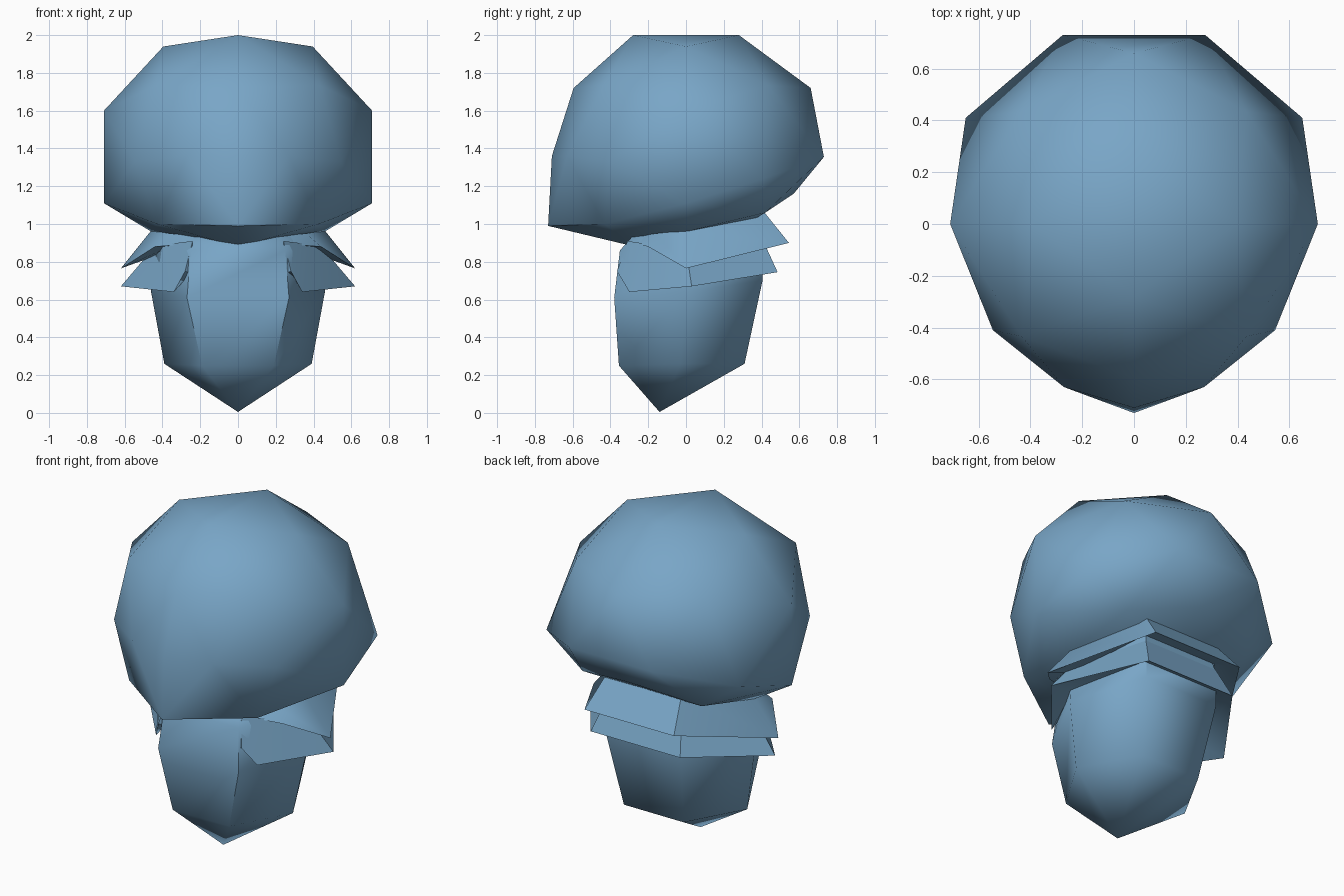
import bpy, bmesh, math
from mathutils import Vector

cube = bpy.data.objects.get("Cube")
if cube:
    bpy.data.objects.remove(cube, do_unlink=True)

BLUE = (0.19, 0.38, 0.57, 1.0)
mat = bpy.data.materials.new("soft blue")
mat.use_nodes = True
mat.diffuse_color = BLUE
bsdf = next(n for n in mat.node_tree.nodes if n.type == 'BSDF_PRINCIPLED')
bsdf.inputs["Base Color"].default_value = BLUE
bsdf.inputs["Roughness"].default_value = 0.8


def finish(bm, name, sharp_deg):
    """Smooth shading, with edges steeper than sharp_deg kept sharp."""
    bmesh.ops.recalc_face_normals(bm, faces=bm.faces[:])
    for f in bm.faces:
        f.smooth = True
    for e in bm.edges:
        e.smooth = len(e.link_faces) == 2 and e.calc_face_angle(0) < math.radians(sharp_deg)
    me = bpy.data.meshes.new(name)
    bm.to_mesh(me)
    bm.free()
    me.materials.append(mat)
    ob = bpy.data.objects.new(name, me)
    bpy.context.collection.objects.link(ob)
    return ob


def flip(p):
    return (-p[0], p[1], p[2])


def loft(bm, rings, closed):
    """Join rows of points with quads; rows are closed loops if asked."""
    rows = [[bm.verts.new(p) for p in r] for r in rings]
    n = len(rows[0])
    for a, b in zip(rows, rows[1:]):
        for i in range(n if closed else n - 1):
            j = (i + 1) % n
            bm.faces.new((a[i], a[j], b[j], b[i]))
    return rows


# --- hair: a twelve-sided ball with its underside pushed up ---
PHI = (1 + 5 ** 0.5) / 2
R, CENTRE = 0.752, Vector((0, 0, 1.3))
dirs = [(x, y, z) for x in (-1, 1) for y in (-1, 1) for z in (-1, 1)]
for a in (-1, 1):
    for b in (-1, 1):
        u, v = a / PHI, b * PHI
        dirs += [(0, u, v), (u, v, 0), (v, 0, u)]       # corners
        dirs += [(a, 0, v), (0, v, a), (v, a, 0)]       # face centres
bm = bmesh.new()
for d in dirs:
    bm.verts.new(CENTRE + Vector(d).normalized() * R)
bmesh.ops.convex_hull(bm, input=bm.verts[:])

# ball point -> shaped point (right half is mirrored)
MOVES = [
    ((0, .27, 2), (0, .28, 2.0)), ((0, -.27, 2), (0, -.28, 2.0)),
    ((.7, 0, 1.57), (.71, 0, 1.60)), ((.7, 0, 1.03), (.71, 0, 1.11)),
    ((0, -.64, 1.7), (0, -.595, 1.72)), ((0, .64, 1.7), (0, .66, 1.72)),
    ((.27, -.7, 1.3), (.27, -.63, 1.36)), ((.27, .7, 1.3), (.275, .73, 1.355)),
    ((.64, -.4, 1.3), (.545, -.41, 1.33)), ((.64, .4, 1.3), (.65, .41, 1.24)),
    ((0, -.64, .9), (0, -.73, .99)), ((.43, -.43, .87), (.43, -.43, 1.0)),
    ((.43, .43, .87), (.40, .42, 1.06)), ((0, .64, .9), (0, .57, 1.16)),
    ((.4, 0, .66), (.46, 0, .96)), ((0, -.27, .6), (0, -.27, .88)),
    ((0, .27, .6), (0, .27, .97)),
]
targets = []
for src, dst in MOVES:
    for f in ([lambda p: p, flip] if src[0] else [lambda p: p]):
        near = min(bm.verts, key=lambda v: (v.co - Vector(f(src))).length)
        targets.append((near, Vector(f(dst))))
for v, co in targets:
    v.co = co

# ridge point in the middle of the fringe
ridge = next(e for e in bm.edges
             if all(abs(v.co.y + .63) < .01 and abs(v.co.z - 1.36) < .01 for v in e.verts))
bmesh.ops.subdivide_edges(bm, edges=[ridge], cuts=1)
mid = min(bm.verts, key=lambda v: (v.co - Vector((0, -.63, 1.36))).length)
mid.co = (0, -.71, 1.36)
bmesh.ops.triangulate(bm, faces=[f for f in bm.faces if len(f.verts) > 3])
finish(bm, "hair", 55)


# --- head: six-sided rings closing to a pointed chin ---
def six(front, side, back):
    return [front, side, back, flip(back), flip(side), flip(front)]


bm = bmesh.new()
rows = loft(bm, [
    six((.19, -.355, .25), (.39, -.03, .26), (.20, .31, .26)),
    six((.27, -.38, .61), (.46, 0, .64), (.25, .405, .70)),
    six((.25, -.35, .86), (.45, 0, .85), (.25, .40, .92)),
    six((.19, -.27, .95), (.38, 0, 1.02), (.22, .36, 1.08)),
], True)
chin = bm.verts.new((0, -.14, .005))
for i in range(6):
    bm.faces.new((chin, rows[0][i], rows[0][(i + 1) % 6]))
bm.faces.new(rows[-1])
finish(bm, "head", 60)


# --- flared layers wrapping the sides and back of the head ---
def flared_layer(name, top, lip, under):
    bm = bmesh.new()
    half = list(zip(top, lip, under))
    sections = half + [tuple(flip(p) for p in s) for s in reversed(half)]
    rows = loft(bm, sections, True)
    bm.faces.new(rows[0])
    bm.faces.new(rows[-1])
    finish(bm, name, 50)


flared_layer(
    "upper_hair_layer",
    [(.16, -.28, .93), (.36, -.16, .95), (.46, 0, .965), (.25, .40, 1.08)],
    [(.17, -.29, .90), (.44, -.20, .88), (.62, 0, .765), (.30, .545, .90)],
    [(.16, -.27, .90), (.36, -.16, .88), (.44, 0, .83), (.25, .39, .97)])
flared_layer(
    "lower_hair_layer",
    [(.24, -.31, .91), (.40, -.18, .89), (.45, 0, .87), (.25, .40, .93)],
    [(.28, -.365, .75), (.34, -.30, .64), (.62, .03, .67), (.30, .485, .745)],
    [(.25, -.34, .74), (.30, -.28, .71), (.44, 0, .72), (.25, .39, .80)])
